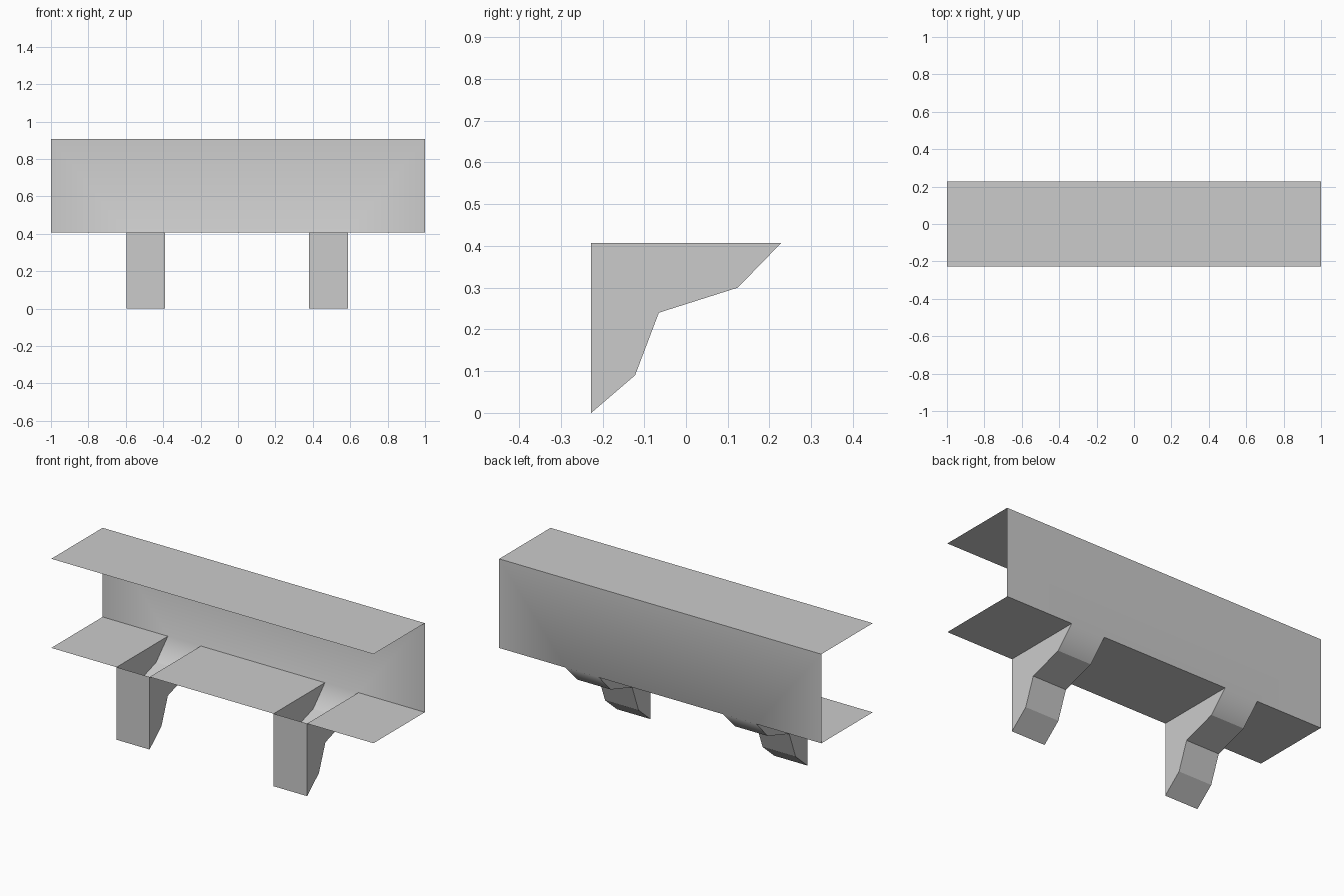
import bpy

if "Cube" in bpy.data.objects:
    bpy.data.objects.remove(bpy.data.objects["Cube"], do_unlink=True)

grey = bpy.data.materials.new("plain grey")
grey.use_nodes = True
COLOR = (0.6, 0.6, 0.6, 1)
grey.diffuse_color = COLOR
grey.node_tree.nodes["Principled BSDF"].inputs["Base Color"].default_value = COLOR

FRONT, BACK = -0.227, 0.228
SHELF, TOP = 0.407, 0.907
BRACKETS = {"bracket_right": (-0.595, -0.39), "bracket_left": (0.38, 0.588)}
# Underside of a bracket, from the back edge down to the foot (y, z)
UNDERSIDE = [(BACK, SHELF), (0.124, 0.3), (-0.065, 0.24), (-0.122, 0.09), (FRONT, 0)]


def sheet(name, verts, faces, smooth=False):
    mesh = bpy.data.meshes.new(name)
    mesh.from_pydata(verts, [], faces)
    mesh.materials.append(grey)
    mesh.polygons.foreach_set("use_smooth", [smooth] * len(faces))
    mesh.update()
    obj = bpy.data.objects.new(name, mesh)
    bpy.context.collection.objects.link(obj)
    return obj


def level(name, x0, x1, z, up):
    """Horizontal rectangle over the full depth."""
    verts = [(x0, FRONT, z), (x1, FRONT, z), (x1, BACK, z), (x0, BACK, z)]
    sheet(name, verts, [(0, 1, 2, 3) if up else (3, 2, 1, 0)])


# Top panel, and the shelf left open above each bracket
level("top_panel", -1, 1, TOP, True)
cuts = [-1] + [x for pair in BRACKETS.values() for x in pair] + [1]
for part, i in zip(("right", "middle", "left"), (0, 2, 4)):
    level("shelf_" + part, cuts[i], cuts[i + 1], SHELF, False)

# Back panel, running smoothly into the first slope of each bracket
verts = [(x, BACK, SHELF) for x in cuts] + [(-1, BACK, TOP), (1, BACK, TOP)]
tl, tr = 6, 7
faces = [(tl, i + 1, i) for i in range(3)] + [(tl, tr, 3)]
faces += [(tr, i + 1, i) for i in (3, 4)]
for i in (1, 3):
    n = len(verts)
    verts += [(cuts[j], *UNDERSIDE[1]) for j in (i, i + 1)]
    faces.append((i, i + 1, n + 1, n))
sheet("back_panel", verts, faces, smooth=True)

# Brackets: open-topped, with two cheeks, a front plate and a stepped underside
outline = UNDERSIDE + [(FRONT, SHELF)]
n = len(outline)
for name, (x0, x1) in BRACKETS.items():
    verts = [(x, y, z) for x in (x0, x1) for y, z in outline]
    faces = [tuple(range(n)), tuple(reversed(range(n, 2 * n)))]
    faces += [(i, i + n, i + n + 1, i + 1) for i in range(1, n - 1)]
    sheet(name, verts, faces)
